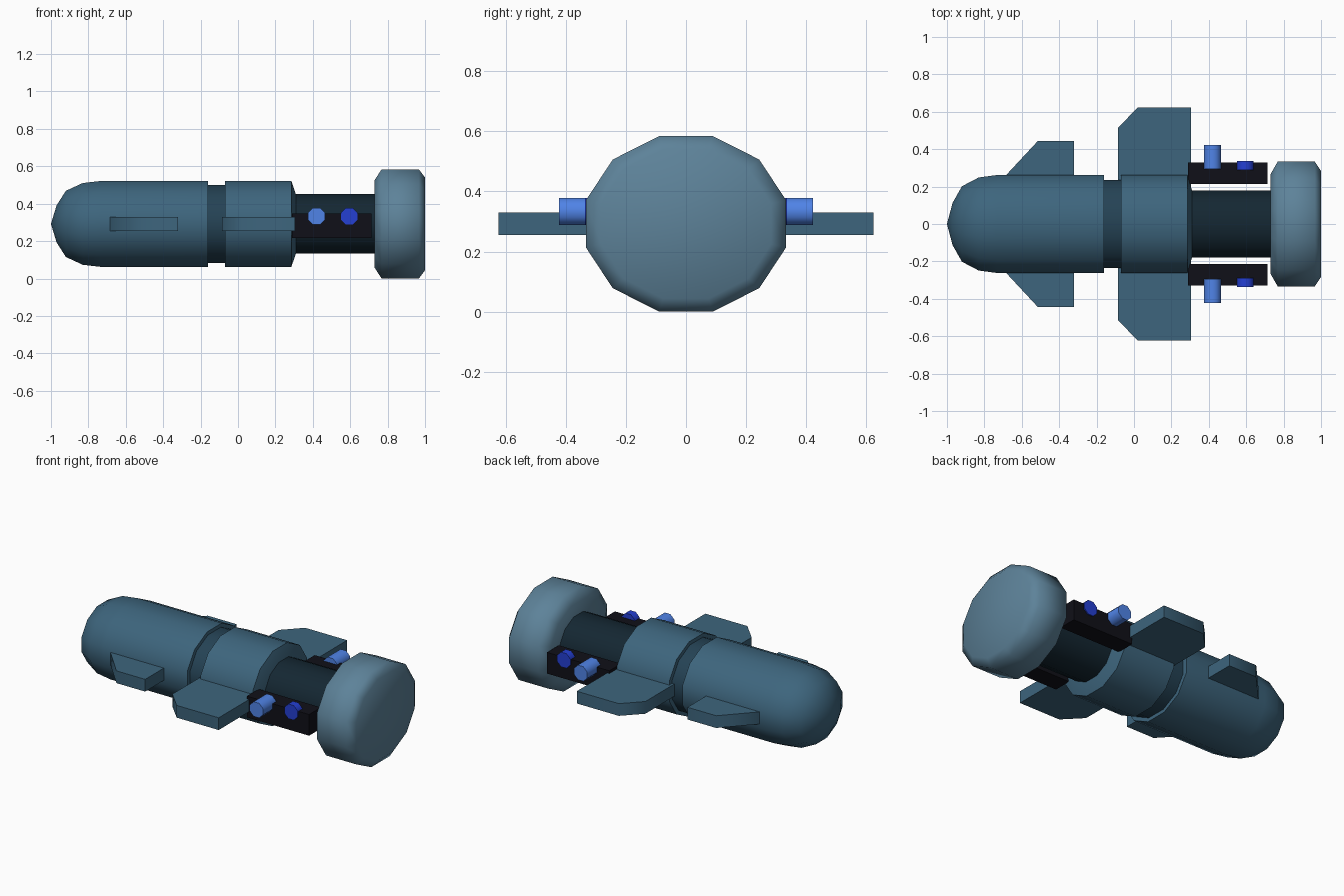
import bpy, bmesh
from math import cos, sin, pi, radians

if "Cube" in bpy.data.objects:
    bpy.data.objects.remove(bpy.data.objects["Cube"])

ZC = 0.292  # height of the long axis


def material(name, rgb):
    m = bpy.data.materials.new(name)
    m.diffuse_color = (*rgb, 1)
    m.use_nodes = True
    m.node_tree.nodes["Principled BSDF"].inputs["Base Color"].default_value = m.diffuse_color
    return m


HULL = material("hull_blue", (0.047, 0.13, 0.205))
RING = material("ring_blue", (0.018, 0.055, 0.09))
PALE = material("pale_blue", (0.11, 0.225, 0.32))
DARK = material("dark_navy", (0.007, 0.02, 0.032))
BLACK = material("black", (0.005, 0.005, 0.009))
LIGHT = material("light_blue", (0.08, 0.23, 0.8))
DEEP = material("deep_blue", (0.018, 0.05, 0.65))


def finish(name, bm, mat, angle):
    bmesh.ops.recalc_face_normals(bm, faces=bm.faces)
    mesh = bpy.data.meshes.new(name)
    bm.to_mesh(mesh)
    bm.free()
    mesh.materials.append(mat)
    mesh.shade_smooth()
    mesh.set_sharp_from_angle(angle=radians(angle))
    ob = bpy.data.objects.new(name, mesh)
    bpy.context.collection.objects.link(ob)
    return ob


def tube(name, profile, half_y, half_z, mat, sides=12, angle=65):
    """Elliptic body along x; profile is (x, fraction of full size)."""
    bm = bmesh.new()
    k = 1 / cos(pi / sides)
    rings = []
    for x, f in profile:
        if f == 0:
            rings.append([bm.verts.new((x, 0, ZC))])
            continue
        angles = [2 * pi * (i + 0.5) / sides for i in range(sides)]
        rings.append([bm.verts.new((x, f * k * half_y * cos(a),
                                    ZC + f * k * half_z * sin(a))) for a in angles])
    for a, b in zip(rings, rings[1:]):
        for i in range(sides):
            j = (i + 1) % sides
            if len(a) == 1:
                bm.faces.new((a[0], b[i], b[j]))
            else:
                bm.faces.new((a[i], a[j], b[j], b[i]))
    for r in (rings[0], rings[-1]):
        if len(r) > 1:
            bm.faces.new(r)
    return finish(name, bm, mat, angle)


def plate(name, outline, z0, z1, mat, side, angle=50):
    """Flat outline in x, y extruded upwards, on the given side."""
    bm = bmesh.new()
    face = bm.faces.new([bm.verts.new((x, side * y, z0)) for x, y in outline])
    ext = bmesh.ops.extrude_face_region(bm, geom=[face])
    verts = [v for v in ext["geom"] if isinstance(v, bmesh.types.BMVert)]
    bmesh.ops.translate(bm, verts=verts, vec=(0, 0, z1 - z0))
    return finish(name, bm, mat, angle)


def peg(name, x, y0, y1, mat, side):
    """Eight-sided peg pointing sideways."""
    bm = bmesh.new()
    r = 0.045 / cos(pi / 8)
    pts = [(x + r * cos(a), 0.333 + r * sin(a))
           for a in (2 * pi * (i + 0.5) / 8 for i in range(8))]
    ends = [[bm.verts.new((px, side * y, pz)) for px, pz in pts] for y in (y0, y1)]
    for i in range(8):
        j = (i + 1) % 8
        bm.faces.new((ends[0][i], ends[0][j], ends[1][j], ends[1][i]))
    for e in ends:
        bm.faces.new(e)
    return finish(name, bm, mat, 50)


# Main body sections along the axis
tube("rounded_nose", [(-1, 0), (-0.97, 0.43), (-0.92, 0.77), (-0.83, 0.95),
                      (-0.73, 1), (-0.16, 1)], 0.262, 0.23, HULL)
tube("neck_ring", [(-0.18, 1), (-0.05, 1)], 0.235, 0.208, RING)
tube("middle_section", [(-0.07, 1), (0.285, 1), (0.312, 0.66)], 0.262, 0.23, HULL, angle=50)
tube("rear_shaft", [(0.29, 1), (0.76, 1)], 0.178, 0.159, DARK)
tube("end_disc", [(0.73, 0.8), (0.768, 1), (0.967, 1), (1, 0.85)], 0.333, 0.292, PALE)

# Paired side parts
for side, tag in ((-1, "right"), (1, "left")):
    plate("large_fin_" + tag, [(0.305, 0.2), (0.305, 0.623), (0.02, 0.623),
                               (-0.085, 0.515), (-0.085, 0.2)], 0.255, 0.33, HULL, side)
    plate("small_fin_" + tag, [(-0.32, 0.2), (-0.32, 0.443), (-0.515, 0.443),
                               (-0.685, 0.26), (-0.685, 0.2)], 0.255, 0.33, HULL, side)
    plate("side_rail_" + tag, [(0.29, 0.215), (0.713, 0.215), (0.713, 0.329),
                               (0.29, 0.329)], 0.217, 0.347, BLACK, side)
    peg("long_peg_" + tag, 0.42, 0.295, 0.422, LIGHT, side)
    peg("short_button_" + tag, 0.595, 0.29, 0.336, DEEP, side)
